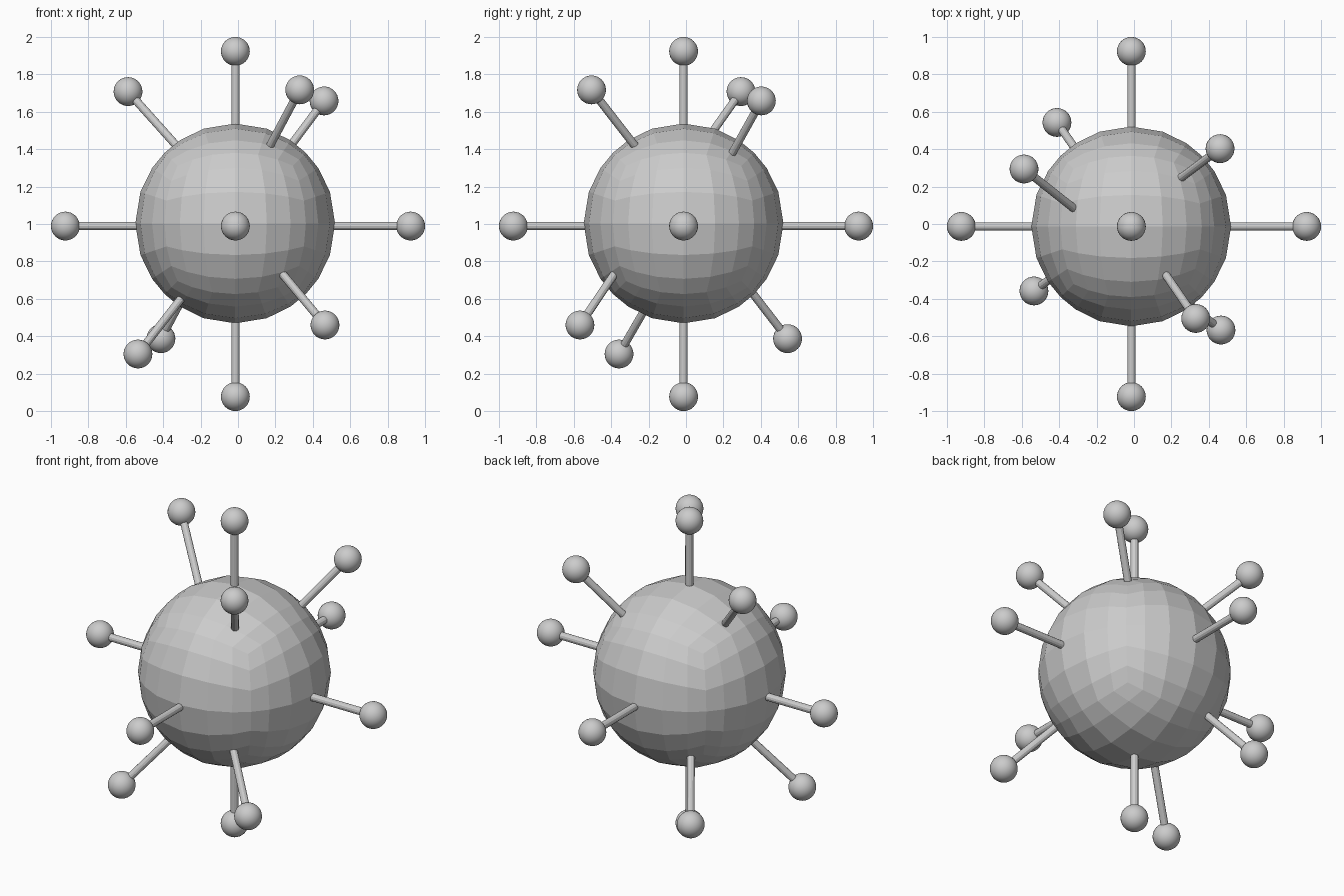
import bpy, bmesh
from mathutils import Vector

if "Cube" in bpy.data.objects:
    bpy.data.objects.remove(bpy.data.objects["Cube"])

BODY = Vector((-0.015, -0.013, 1.003))
BODY_R = 0.534
BALL_R = 0.077
STALK_R = 0.022


def add_object(name, bm, smooth=False):
    mesh = bpy.data.meshes.new(name)
    for f in bm.faces:
        f.smooth = smooth
    bm.to_mesh(mesh)
    bm.free()
    obj = bpy.data.objects.new(name, mesh)
    bpy.context.collection.objects.link(obj)
    return obj


# Faceted body: gridded cube pushed out to a sphere
bm = bmesh.new()
bmesh.ops.create_cube(bm, size=2)
bmesh.ops.subdivide_edges(bm, edges=bm.edges[:], cuts=5, use_grid_fill=True)
for v in bm.verts:
    v.co = v.co.normalized() * BODY_R
add_object("body", bm).location = BODY


# Stalk running from inside the body to its end ball
def add_spike(name, tip, foot):
    tip, foot = Vector(tip), Vector(foot)
    axis = tip - foot
    bm = bmesh.new()
    bmesh.ops.create_cone(bm, cap_ends=True, segments=12, radius1=STALK_R,
                          radius2=STALK_R, depth=axis.length)
    stalk = add_object(name + "_stalk", bm)
    stalk.location = (tip + foot) / 2
    stalk.rotation_mode = 'QUATERNION'
    stalk.rotation_quaternion = axis.to_track_quat('Z', 'Y')

    bm = bmesh.new()
    bmesh.ops.create_uvsphere(bm, u_segments=32, v_segments=16, radius=BALL_R)
    add_object(name + "_ball", bm, smooth=True).location = tip


# Six spikes along the axes
hub = Vector((-0.014, -0.013, 0.989))
for i, axis in enumerate("xyz"):
    mid = 1.0 if axis == "z" else 0.0
    for sign, label in ((1, "plus"), (-1, "minus")):
        tip = hub.copy()
        tip[i] = mid + sign * (1 - BALL_R)
        foot = hub.copy()
        foot[i] += sign * 0.3
        add_spike(f"{label}_{axis}", tip, foot)

# Six slanted spikes: ball centre, point where the stalk meets the body
slanted = [
    ((-0.588, 0.294, 1.708), (-0.330, 0.090, 1.420)),
    ((0.330, -0.505, 1.717), (0.171, -0.273, 1.418)),
    ((0.460, 0.403, 1.658), (0.253, 0.248, 1.380)),
    ((0.465, -0.567, 0.460), (0.240, -0.385, 0.730)),
    ((-0.412, 0.543, 0.387), (-0.260, 0.325, 0.670)),
    ((-0.535, -0.358, 0.305), (-0.305, -0.187, 0.600)),
]
for n, (tip, base) in enumerate(slanted, 1):
    tip, base = Vector(tip), Vector(base)
    add_spike(f"slanted_{n}", tip, base + (base - tip) * 0.25)
